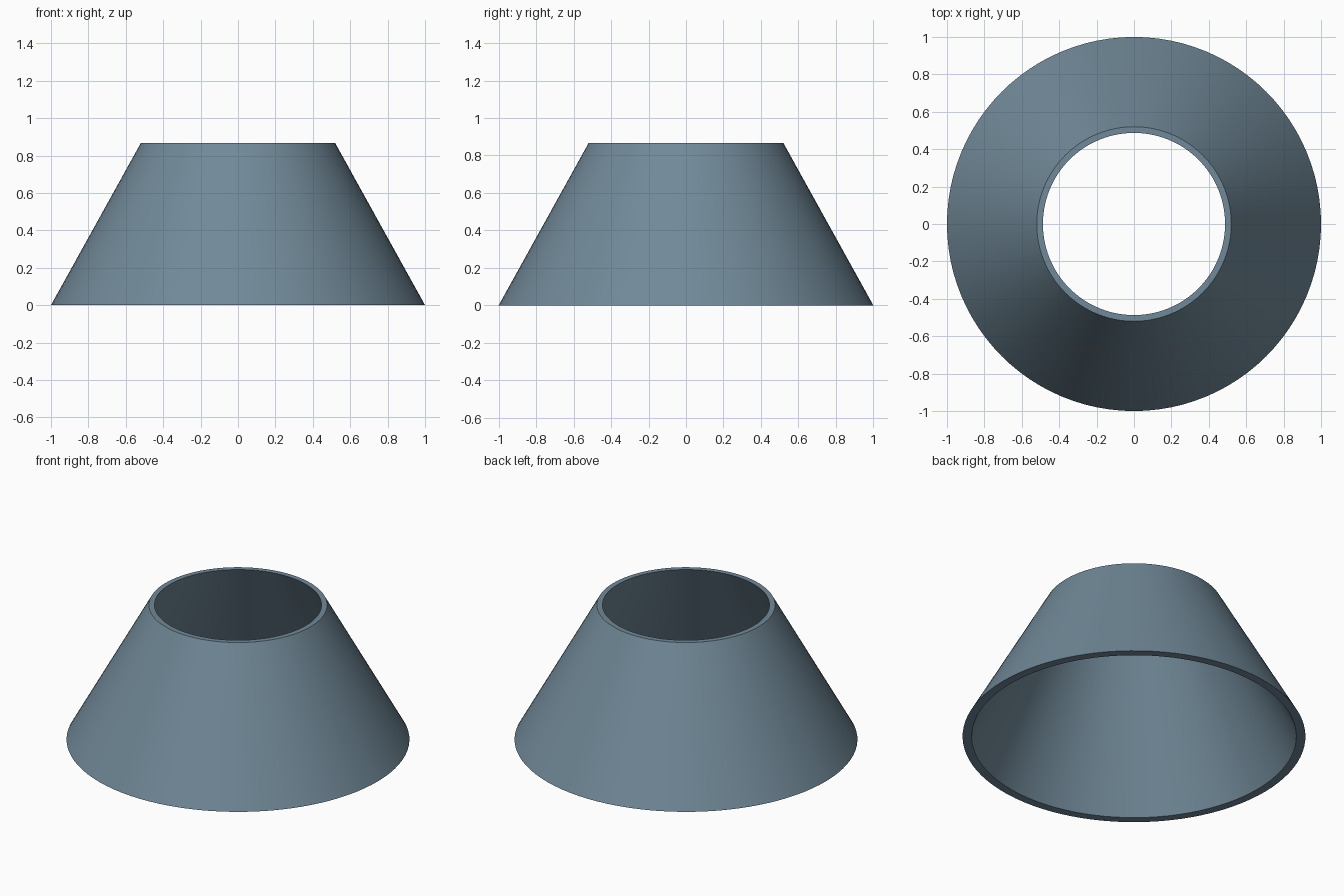
import bpy, bmesh, math

if "Cube" in bpy.data.objects:
    bpy.data.objects.remove(bpy.data.objects["Cube"])

SIDES = 96
# Wall cross-section (radius, height): outer bottom, outer top, inner top, inner bottom
PROFILE = [(1.0, 0.0), (0.52, 0.866), (0.487, 0.866), (0.947, 0.0)]

# Hollow tapered ring, revolved around z
bm = bmesh.new()
rings = []
for r, z in PROFILE:
    angles = [2 * math.pi * i / SIDES for i in range(SIDES)]
    rings.append([bm.verts.new((r * math.cos(a), r * math.sin(a), z)) for a in angles])
for k, ring in enumerate(rings):
    following = rings[(k + 1) % len(rings)]
    for i in range(SIDES):
        j = (i + 1) % SIDES
        bm.faces.new((ring[i], ring[j], following[j], following[i]))
bmesh.ops.recalc_face_normals(bm, faces=bm.faces)

mesh = bpy.data.meshes.new("tapered_shade")
bm.to_mesh(mesh)
bm.free()
shade = bpy.data.objects.new("tapered_shade", mesh)
bpy.context.collection.objects.link(shade)

# Slate blue finish
slate = bpy.data.materials.new("slate_blue")
slate.diffuse_color = (0.165, 0.25, 0.315, 1.0)
slate.use_nodes = True
slate.node_tree.nodes["Principled BSDF"].inputs["Base Color"].default_value = slate.diffuse_color
mesh.materials.append(slate)

# Smooth walls with crisp rims
bpy.context.view_layer.objects.active = shade
shade.select_set(True)
bpy.ops.object.shade_smooth_by_angle(angle=math.radians(30))
